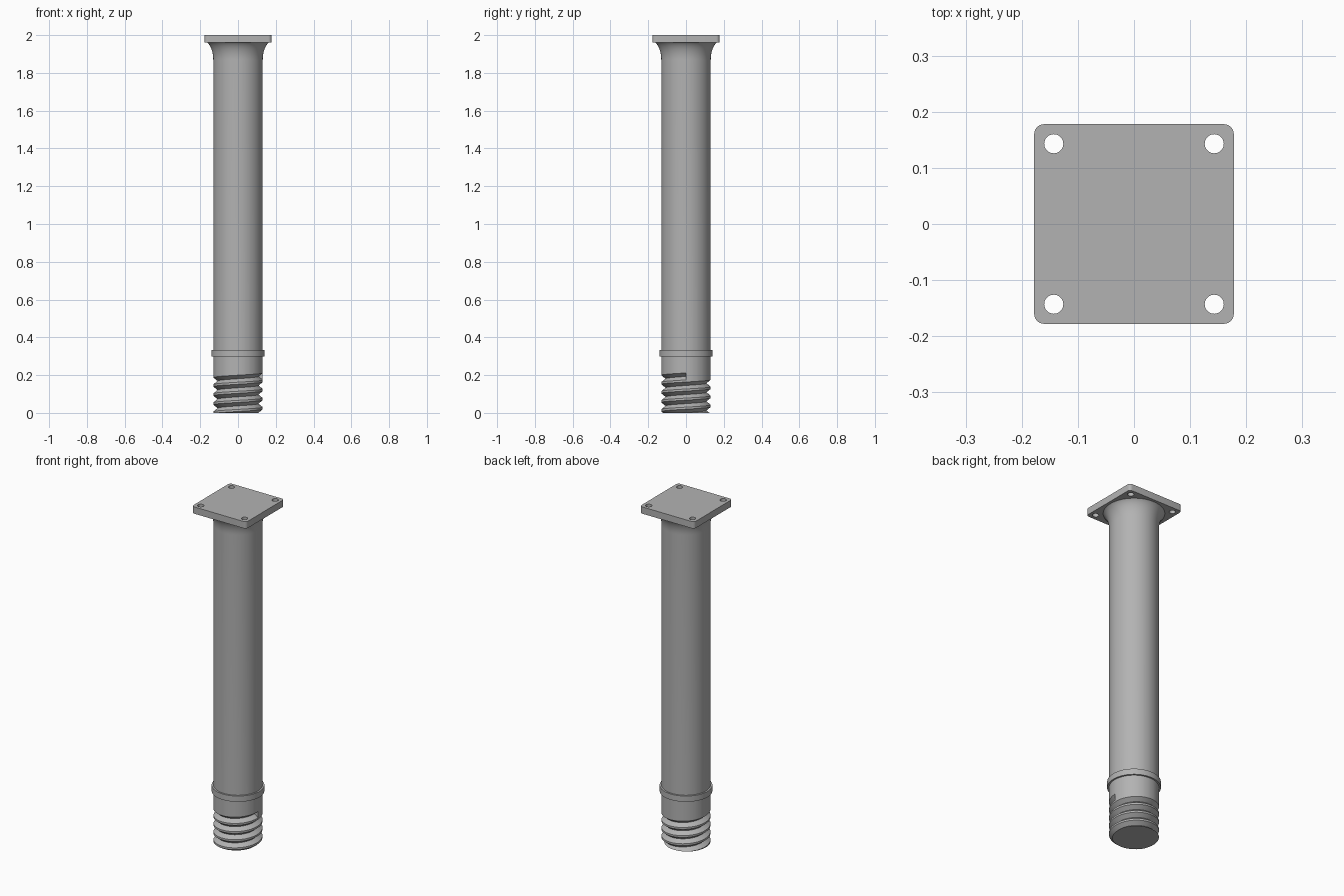
import bpy, bmesh, math

if "Cube" in bpy.data.objects:
    bpy.data.objects.remove(bpy.data.objects["Cube"], do_unlink=True)

steel = bpy.data.materials.new("grey_steel")
steel.use_nodes = True
GREY = (0.45, 0.45, 0.45, 1)
steel.diffuse_color = GREY
steel.node_tree.nodes["Principled BSDF"].inputs["Base Color"].default_value = GREY

RADIUS, SIDES = 0.131, 96


def make(name, bm):
    bmesh.ops.recalc_face_normals(bm, faces=bm.faces)
    mesh = bpy.data.meshes.new(name)
    bm.to_mesh(mesh)
    bm.free()
    mesh.materials.append(steel)
    ob = bpy.data.objects.new(name, mesh)
    bpy.context.collection.objects.link(ob)
    return ob


def activate(ob):
    bpy.ops.object.select_all(action="DESELECT")
    ob.select_set(True)
    bpy.context.view_layer.objects.active = ob


def smooth(ob):
    activate(ob)
    bpy.ops.object.shade_smooth_by_angle(angle=math.radians(30))


def cut(ob, cutter):
    activate(ob)
    mod = ob.modifiers.new("cut", "BOOLEAN")
    mod.operation, mod.solver, mod.object = "DIFFERENCE", "EXACT", cutter
    bpy.ops.object.modifier_apply(modifier=mod.name)
    bpy.data.objects.remove(cutter, do_unlink=True)


def bridge(bm, rings, closed):
    """Skin a list of vertex rings; closed joins the last ring to the first."""
    n = len(rings[0])
    pairs = list(zip(rings, rings[1:] + rings[:1] if closed else rings[1:]))
    for a, b in pairs:
        for i in range(n):
            j = (i + 1) % n
            bm.faces.new((a[i], a[j], b[j], b[i]))
    if not closed:
        bm.faces.new(rings[0])
        bm.faces.new(rings[-1])


def lathe(name, profile, closed=False):
    bm = bmesh.new()
    rings = [[bm.verts.new((r * math.cos(a), r * math.sin(a), z))
              for a in (math.tau * i / SIDES for i in range(SIDES))]
             for r, z in profile]
    bridge(bm, rings, closed)
    return make(name, bm)


# Post: straight shaft that flares in an arc under the plate
FLARE_Z, TOP_Z, FLARE = 1.87, 1.962, 0.033
profile = [(RADIUS, 0), (RADIUS, FLARE_Z)]
for k in range(1, 11):
    t = math.radians(6.5 * k)
    end = math.radians(65)
    profile.append((RADIUS + FLARE * (1 - math.cos(t)) / (1 - math.cos(end)),
                    FLARE_Z + (TOP_Z - FLARE_Z) * math.sin(t) / math.sin(end)))
post = lathe("post", profile)

# Helical thread groove, ending abruptly on the left side
PITCH, TURNS, STEPS, END_Z = 0.048, 5, 72, 0.193
section = [(0.108, 0), (0.136, -0.0225), (0.15, -0.0225),
           (0.15, 0.0225), (0.136, 0.0225)]
bm = bmesh.new()
rings = []
for i in range(TURNS * STEPS + 1):
    a = math.tau * i / STEPS
    z = END_Z - PITCH * (TURNS - i / STEPS)
    rings.append([bm.verts.new((r * math.cos(a), r * math.sin(a), z + dz))
                  for r, dz in section])
bridge(bm, rings, False)
cut(post, make("thread_cutter", bm))
smooth(post)

# Collar ring above the thread
smooth(lathe("collar", [(0.125, 0.299), (0.141, 0.299),
                        (0.141, 0.333), (0.125, 0.333)], closed=True))

# Square mounting plate with rounded corners and four bolt holes
HALF, THICK, HOLE = 0.178, 0.04, 0.143
bm = bmesh.new()
bmesh.ops.create_cube(bm, size=1)
for v in bm.verts:
    v.co = (v.co.x * HALF * 2, v.co.y * HALF * 2, 2 - THICK / 2 + v.co.z * THICK)
corners = [e for e in bm.edges if abs(e.verts[0].co.z - e.verts[1].co.z) > THICK / 2]
bmesh.ops.bevel(bm, geom=corners, offset=0.018, segments=6, profile=0.5,
                affect="EDGES")
plate = make("mounting_plate", bm)
for sx in (-1, 1):
    for sy in (-1, 1):
        bm = bmesh.new()
        bmesh.ops.create_cone(bm, cap_ends=True, segments=32, radius1=0.017,
                              radius2=0.017, depth=THICK * 3)
        bmesh.ops.translate(bm, verts=bm.verts, vec=(sx * HOLE, sy * HOLE, 2 - THICK / 2))
        cut(plate, make("hole_cutter", bm))
smooth(plate)
